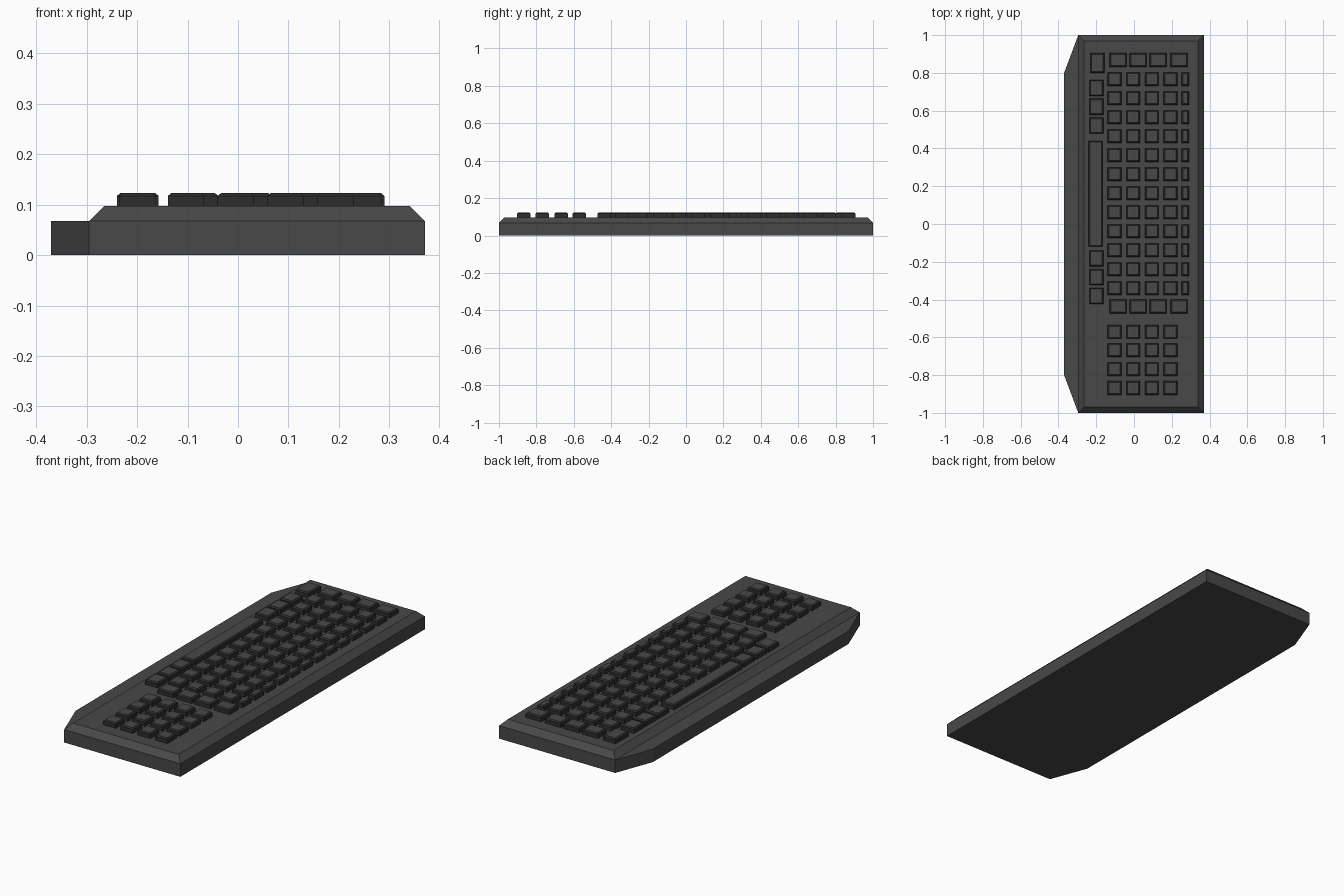
import bpy, bmesh

if "Cube" in bpy.data.objects:
    bpy.data.objects.remove(bpy.data.objects["Cube"])


def material(name, v):
    m = bpy.data.materials.new(name)
    m.diffuse_color = (v, v, v, 1)
    m.use_nodes = True
    m.node_tree.nodes["Principled BSDF"].inputs["Base Color"].default_value = m.diffuse_color
    return m


GREY = material("case grey", 0.065)
DARK = material("key side charcoal", 0.026)


def finish(name, bm, mats):
    bmesh.ops.recalc_face_normals(bm, faces=bm.faces)
    me = bpy.data.meshes.new(name)
    bm.to_mesh(me)
    bm.free()
    for m in mats:
        me.materials.append(m)
    ob = bpy.data.objects.new(name, me)
    bpy.context.collection.objects.link(ob)
    return ob


# Case: extruded outline with wrist ledge, raised bevelled deck
bm = bmesh.new()
outline = [(-0.295, -1), (0.37, -1), (0.37, 1), (-0.295, 1), (-0.37, 0.8), (-0.37, -0.8)]
low = [bm.verts.new((x, y, 0)) for x, y in outline]
high = [bm.verts.new((x, y, 0.067)) for x, y in outline]
bm.faces.new(low[::-1])
for i in range(6):
    j = (i + 1) % 6
    bm.faces.new((low[i], low[j], high[j], high[i]))
deck = bm.faces.new(high[:4])
bm.faces.new((high[0], high[3], high[4], high[5]))
bm.normal_update()
bmesh.ops.inset_individual(bm, faces=[deck], thickness=0.03, depth=0.03, use_even_offset=True)
finish("case", bm, [GREY])


# Keycap: box with a chamfered top; top face lighter than the sides
def add_key(bm, cx, cy, w, d):
    rings = []
    for inset, z in ((0, 0.095), (0, 0.117), (0.007, 0.123)):
        a, b = w / 2 - inset, d / 2 - inset
        rings.append([bm.verts.new((cx + sx * a, cy + sy * b, z))
                      for sx, sy in ((-1, -1), (1, -1), (1, 1), (-1, 1))])
    bm.faces.new(rings[0][::-1]).material_index = 1
    for r, s in zip(rings, rings[1:]):
        for i in range(4):
            j = (i + 1) % 4
            bm.faces.new((r[i], r[j], s[j], s[i])).material_index = 1
    bm.faces.new(rings[2]).material_index = 0


def key_group(name, keys):
    bm = bmesh.new()
    for k in keys:
        add_key(bm, *k)
    finish(name, bm, [GREY, DARK])


cols = [-0.103 + 0.0987 * i for i in range(4)]
rows = [0.767 - 0.1006 * i for i in range(12)]

# Main block and the narrow function row
key_group("main_keys", [(x, y, 0.072, 0.072) for x in cols for y in rows])
key_group("function_keys", [(0.271, y, 0.038, 0.072) for y in rows])

# Wide keys at both ends of the rows
key_group("wide_keys", [(x, y, 0.09, 0.073)
                        for x in (-0.084, 0.022, 0.128, 0.239) for y in (0.869, -0.437)])

# Number pad
key_group("number_pad", [(x, y, 0.072, 0.072)
                         for x in cols for y in (-0.571, -0.668, -0.768, -0.868)])

# Bottom row: modifiers, corner key and space bar
key_group("modifier_keys", [(-0.199, y, 0.074, 0.086)
                            for y in (0.72, 0.621, 0.521, -0.182, -0.281, -0.381)])
key_group("corner_key", [(-0.194, 0.852, 0.074, 0.105)])
key_group("space_bar", [(-0.203, 0.16, 0.074, 0.56)])
